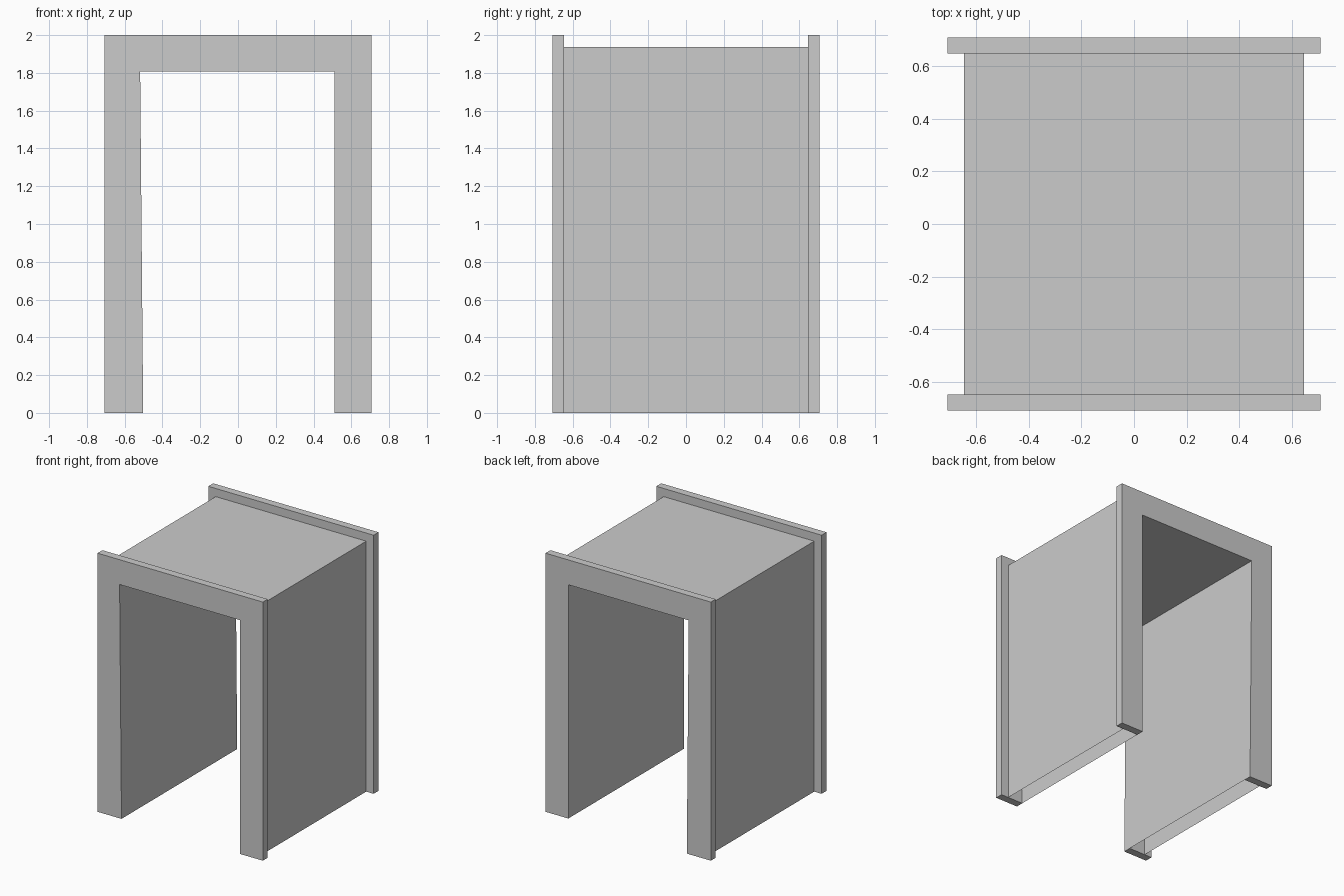
import bpy

if "Cube" in bpy.data.objects:
    bpy.data.objects.remove(bpy.data.objects["Cube"])

# Outlines in the x-z plane
OPENING = [(-0.502, 0), (-0.518, 1.808), (0.512, 1.808), (0.512, 0)]
FRAME = [(0.707, 0), (0.707, 2.0), (-0.707, 2.0), (-0.707, 0)]
BODY = [(-0.644, 0), (-0.644, 1.937), (0.644, 1.937), (0.644, 0)]
FRAME_IN, FRAME_OUT = 0.647, 0.707


def make_mesh(name, verts, faces):
    mesh = bpy.data.meshes.new(name)
    mesh.from_pydata(verts, [], faces)
    mesh.update()
    obj = bpy.data.objects.new(name, mesh)
    bpy.context.collection.objects.link(obj)
    return obj


def arch_skin(name, path, y0, y1, flip=False):
    """Open sheet: two sides and a top, swept along y."""
    n = len(path)
    verts = [(x, y, z) for y in (y0, y1) for x, z in path]
    faces = [(i, i + n, i + n + 1, i + 1) for i in range(n - 1)]
    if flip:
        faces = [f[::-1] for f in faces]
    return make_mesh(name, verts, faces)


def arch_slab(name, y0, y1):
    """Solid door-shaped frame between two y positions."""
    loop = OPENING + FRAME
    n = len(loop)
    verts = [(x, y, z) for y in (y0, y1) for x, z in loop]
    # left post, lintel and right post on the front, then on the back
    strips = [(0, 1, 6, 7), (1, 2, 5, 6), (2, 3, 4, 5)]
    faces = [f[::-1] for f in strips]
    faces += [tuple(i + n for i in f) for f in strips]
    faces += [(i, (i + 1) % n, (i + 1) % n + n, i + n) for i in range(n)]
    obj = make_mesh(name, verts, faces)
    bpy.context.view_layer.objects.active = obj
    bpy.ops.object.mode_set(mode='EDIT')
    bpy.ops.mesh.select_all(action='SELECT')
    bpy.ops.mesh.normals_make_consistent(inside=False)
    bpy.ops.object.mode_set(mode='OBJECT')
    return obj


# End frames
arch_slab("front_frame", -FRAME_OUT, -FRAME_IN)
arch_slab("back_frame", FRAME_IN, FRAME_OUT)

# Hollow passage walls, open underneath
arch_skin("outer_walls_and_roof", BODY, -FRAME_IN, FRAME_IN, flip=True)
arch_skin("inner_walls_and_ceiling", OPENING, -FRAME_IN, FRAME_IN)
